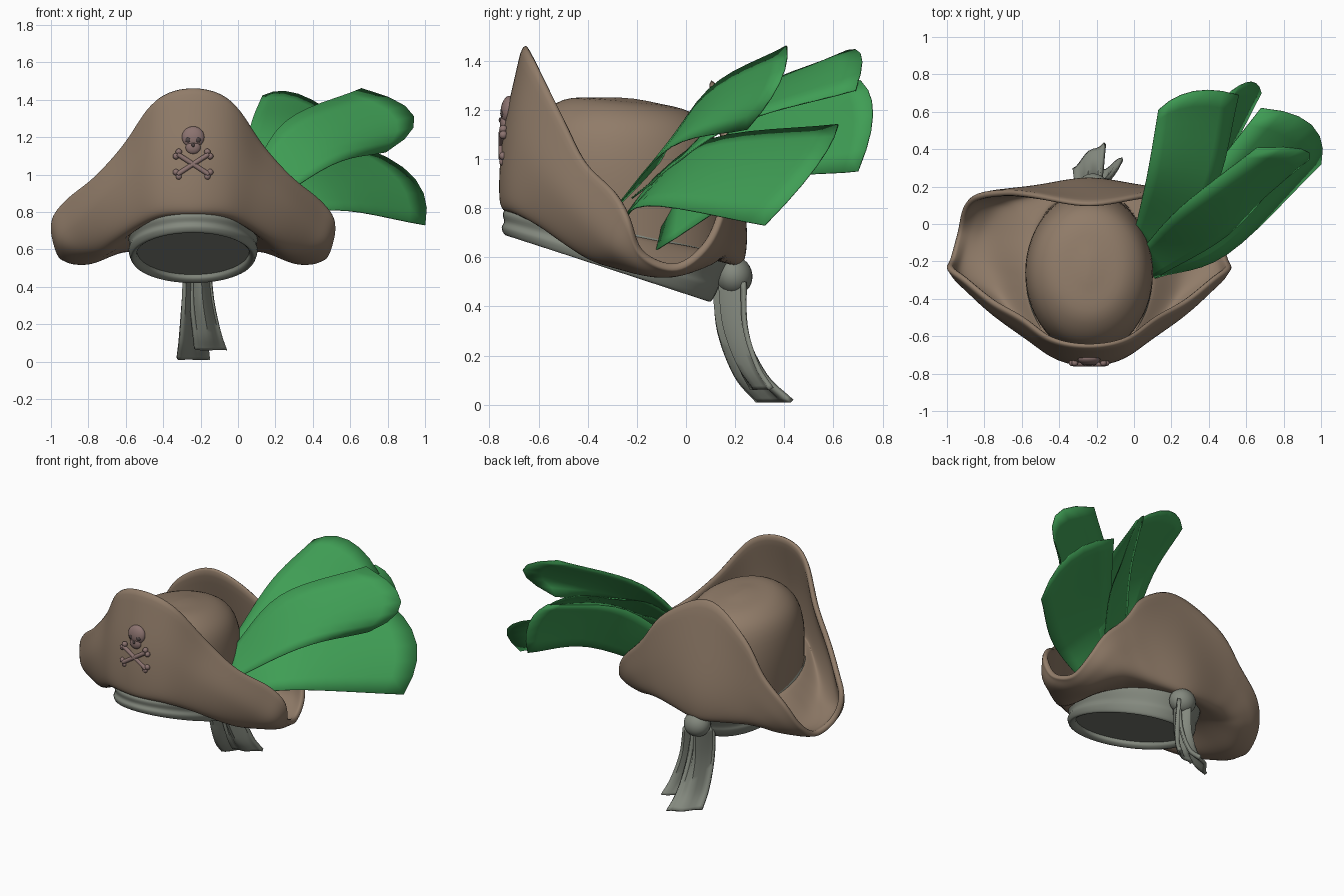
import bpy, bmesh, math
from mathutils import Vector as V

if "Cube" in bpy.data.objects:
    bpy.data.objects.remove(bpy.data.objects["Cube"])

XC = -0.24  # centre line of the hat


def material(name, rgb):
    m = bpy.data.materials.new(name)
    m.diffuse_color = (*rgb, 1)
    m.use_nodes = True
    m.node_tree.nodes["Principled BSDF"].inputs["Base Color"].default_value = m.diffuse_color
    return m


BROWN = material("brown_felt", (0.28, 0.20, 0.14))
GREEN = material("green_feather", (0.05, 0.34, 0.09))
CLOTH = material("cloth", (0.23, 0.25, 0.21))
BONE = material("bone", (0.26, 0.17, 0.16))
DARK = material("dark", (0.08, 0.06, 0.06))


def spline(pts, n, closed=False):
    """Smooth curve through the points, n steps per span."""
    p = [V(q) for q in pts]
    k = len(p)
    ext = [p[-1]] + p + [p[0], p[1]] if closed else [2 * p[0] - p[1]] + p + [2 * p[-1] - p[-2]]
    out = []
    for i in range(k if closed else k - 1):
        a, b, c, d = ext[i:i + 4]
        for j in range(n):
            t = j / n
            out.append(0.5 * (2 * b + (c - a) * t + (2 * a - 5 * b + 4 * c - d) * t * t
                              + (3 * b - a - 3 * c + d) * t ** 3))
    return out if closed else out + [p[-1]]


def finish(ob, mat, angle=50):
    ob.data.materials.append(mat)
    bpy.ops.object.select_all(action='DESELECT')
    ob.select_set(True)
    bpy.context.view_layer.objects.active = ob
    bpy.ops.object.shade_smooth_by_angle(angle=math.radians(angle))
    return ob


def loft(name, rows, mat, closed=False, thick=0, sub=0, cap=False):
    """Skin a list of point rows."""
    bm = bmesh.new()
    vs = [[bm.verts.new(p) for p in r] for r in rows]
    n = len(rows[0])
    for a, b in zip(vs, vs[1:]):
        for i in range(n if closed else n - 1):
            j = (i + 1) % n
            bm.faces.new((a[i], a[j], b[j], b[i]))
    if cap:
        bm.faces.new(vs[-1])
    bmesh.ops.remove_doubles(bm, verts=bm.verts, dist=0.0002)
    bmesh.ops.recalc_face_normals(bm, faces=bm.faces)
    me = bpy.data.meshes.new(name)
    bm.to_mesh(me)
    bm.free()
    ob = bpy.data.objects.new(name, me)
    bpy.context.collection.objects.link(ob)
    finish(ob, mat)
    if thick:
        s = ob.modifiers.new("thickness", 'SOLIDIFY')
        s.thickness, s.offset = thick, 0
    if sub:
        m = ob.modifiers.new("round", 'SUBSURF')
        m.levels = m.render_levels = sub
    return ob


def ball(name, loc, scale, mat, rot=(0, 0, 0)):
    bpy.ops.mesh.primitive_uv_sphere_add(segments=24, ring_count=14, location=loc, rotation=rot)
    ob = bpy.context.object
    ob.name, ob.scale = name, scale
    return finish(ob, mat)


# Folded brim: half outline columns (low, middle, edge) as offsets from the centre line
half = [
    ((0, -.742, .83), (0, -.728, 1.1), (0, -.65, 1.465)),
    ((.17, -.705, .82), (.18, -.69, 1.08), (.20, -.615, 1.40)),
    ((.30, -.60, .75), (.34, -.59, .95), (.36, -.50, 1.17)),
    ((.42, -.48, .66), (.50, -.48, .82), (.52, -.41, .99)),
    ((.48, -.38, .60), (.63, -.36, .70), (.67, -.29, .87)),
    ((.50, -.29, .575), (.69, -.28, .62), (.75, -.23, .76)),
    ((.51, -.19, .56), (.66, -.17, .55), (.735, -.18, .62)),
    ((.51, -.06, .55), (.62, -.04, .54), (.70, -.04, .56)),
    ((.45, .07, .58), (.58, .09, .60), (.67, .08, .65)),
    ((.40, .12, .60), (.53, .15, .68), (.60, .145, .80)),
    ((.32, .155, .61), (.41, .175, .75), (.45, .165, .96)),
    ((.22, .185, .61), (.28, .19, .80), (.30, .15, 1.17)),
    ((0, .225, .60), (0, .22, .82), (0, .10, 1.33)),
]
flip = [tuple((-x, y, z) for x, y, z in c) for c in half[-2:0:-1]]
columns = half + flip
rings = [[V((XC + x, y, z)) for x, y, z in r] for r in zip(*columns)]


def on_crown(p):
    dx, dy = p.x - XC, p.y + .26
    s = 1 / math.hypot(dx / .315, dy / .44)
    y = -.26 + dy * s
    return V((XC + dx * s, y, .8 - (y + .7) * .24))


rings.insert(0, [on_crown(p) for p in rings[0]])
smooth = [spline(r, 4, True) for r in rings]
brim_rows = [spline(c, 5) for c in zip(*smooth)]
loft("brim", brim_rows + brim_rows[:1], BROWN, thick=.035, sub=1)


def oval(yf, zf, yb, zb, w, n=56):
    """Tilted oval from its front point, back point and half width."""
    out = []
    for i in range(n):
        a = 2 * math.pi * i / n
        f = (1 + math.cos(a)) / 2
        out.append(V((XC + w * math.sin(a), yb + (yf - yb) * f, zb + (zf - zb) * f)))
    return out


def ovals(profile, n):
    # interpolate the five oval numbers in two groups
    a = spline([(p[0], p[1], p[4]) for p in profile], n)
    b = spline([(p[2], p[3], 0) for p in profile], n)
    return [oval(q.x, q.y, r.x, r.y, q.z) for q, r in zip(a, b)]


# Crown dome
loft("crown", ovals([
    (-.70, .78, .18, .58, .335), (-.68, 1.0, .16, .90, .34), (-.62, 1.15, .11, 1.10, .305),
    (-.50, 1.24, .02, 1.19, .21), (-.35, 1.25, -.13, 1.23, .08), (-.27, 1.25, -.21, 1.245, .01)],
    4), BROWN, closed=True, cap=True)

# Headscarf band with a rolled lower rim, closed underneath by a lining
loft("headscarf_band", ovals([
    (-.72, .81, .19, .61, .335), (-.745, .78, .17, .56, .348), (-.74, .745, .14, .50, .338),
    (-.75, .72, .13, .47, .345), (-.735, .69, .10, .42, .33), (-.70, .695, .07, .44, .305),
    (-.69, .715, .07, .465, .30)], 4), CLOTH, closed=True, cap=True)

# Knot and tails
ball("knot", (-.22, .195, .525), (.085, .075, .08), CLOTH, (.3, 0, 0))


def tail(name, path, wide, fold):
    pts = spline(path, 6)
    rows = []
    for i, p in enumerate(pts):
        t = i / (len(pts) - 1)
        w = V(wide) * (.6 + .4 * t)
        rows.append([p + w * s + V((0, fold * math.cos(s * 4) * (1 - .7 * t), 0))
                     for s in (-1, -.75, -.5, -.25, 0, .25, .5, .75, 1)])
    loft(name, rows, CLOTH, thick=.02)


tail("tail_left", [(-.24, .19, .50), (-.24, .21, .30), (-.24, .28, .12), (-.24, .37, .015)],
     (.085, .07, 0), .045)
tail("tail_right", [(-.20, .18, .50), (-.19, .19, .32), (-.165, .24, .16), (-.145, .30, .065)],
     (.085, .04, 0), -.04)


# Feathers: left edge, right edge and the middle of the tip
def feather(name, left, right, tip):
    a, b = spline(left, 6), spline(right, 6)
    bulge = V(tip) - (a[-1] + b[-1]) / 2
    rows = []
    for i, (p, q) in enumerate(zip(a, b)):
        t = i / (len(a) - 1)
        rows.append([p.lerp(q, v) + bulge * (4 * v * (1 - v)) * t ** 2
                     for v in (0, .17, .33, .5, .67, .83, 1)])
    loft(name, rows, GREEN, thick=.006)


feather("feather_inner", [(0, -.05, .98), (.07, .26, 1.27), (.13, .61, 1.42)],
        [(.12, -.22, .84), (.43, .18, 1.13), (.56, .69, 1.28)], (.32, .71, 1.43))
feather("feather_upper", [(.03, -.15, .92), (.25, .09, 1.28), (.66, .41, 1.46)],
        [(.11, -.29, .80), (.50, -.06, 1.05), (.79, .25, 1.12)], (.94, .38, 1.31))
feather("feather_lower", [(.04, -.18, .88), (.27, .10, 1.08), (.68, .62, 1.14)],
        [(.11, -.29, .70), (.50, -.16, .81), (1.0, .32, .73)], (.95, .53, .97))
feather("feather_back", [(0, -.08, .80), (.25, .26, 1.18), (.52, .71, 1.32)],
        [(.16, -.12, .63), (.48, .33, .90), (.68, .70, .95)], (.63, .76, 1.18))

# Skull and crossed bones badge
ball("skull", (XC, -.724, 1.20), (.06, .03, .058), BONE, (-.15, 0, 0))
ball("skull_jaw", (XC, -.737, 1.145), (.04, .02, .036), BONE)
for s in (-1, 1):
    ball("eye_socket", (XC + s * .025, -.742, 1.185), (.017, .014, .016), DARK)
    ang = s * math.radians(57)
    bpy.ops.mesh.primitive_cylinder_add(vertices=16, radius=.013, depth=.20,
                                        location=(XC, -.749, 1.055), rotation=(0, ang, 0))
    bone = bpy.context.object
    bone.name = "crossed_bone"
    finish(bone, BONE)
    for e in (-.1, .1):
        for k in (-.014, .014):
            ball("bone_end", (XC + e * math.sin(ang) + k * math.cos(ang), -.743,
                              1.055 + e * math.cos(ang) - k * math.sin(ang)),
                 (.017, .017, .017), BONE)
ball("nose_hole", (XC, -.756, 1.158), (.008, .006, .011), DARK)
